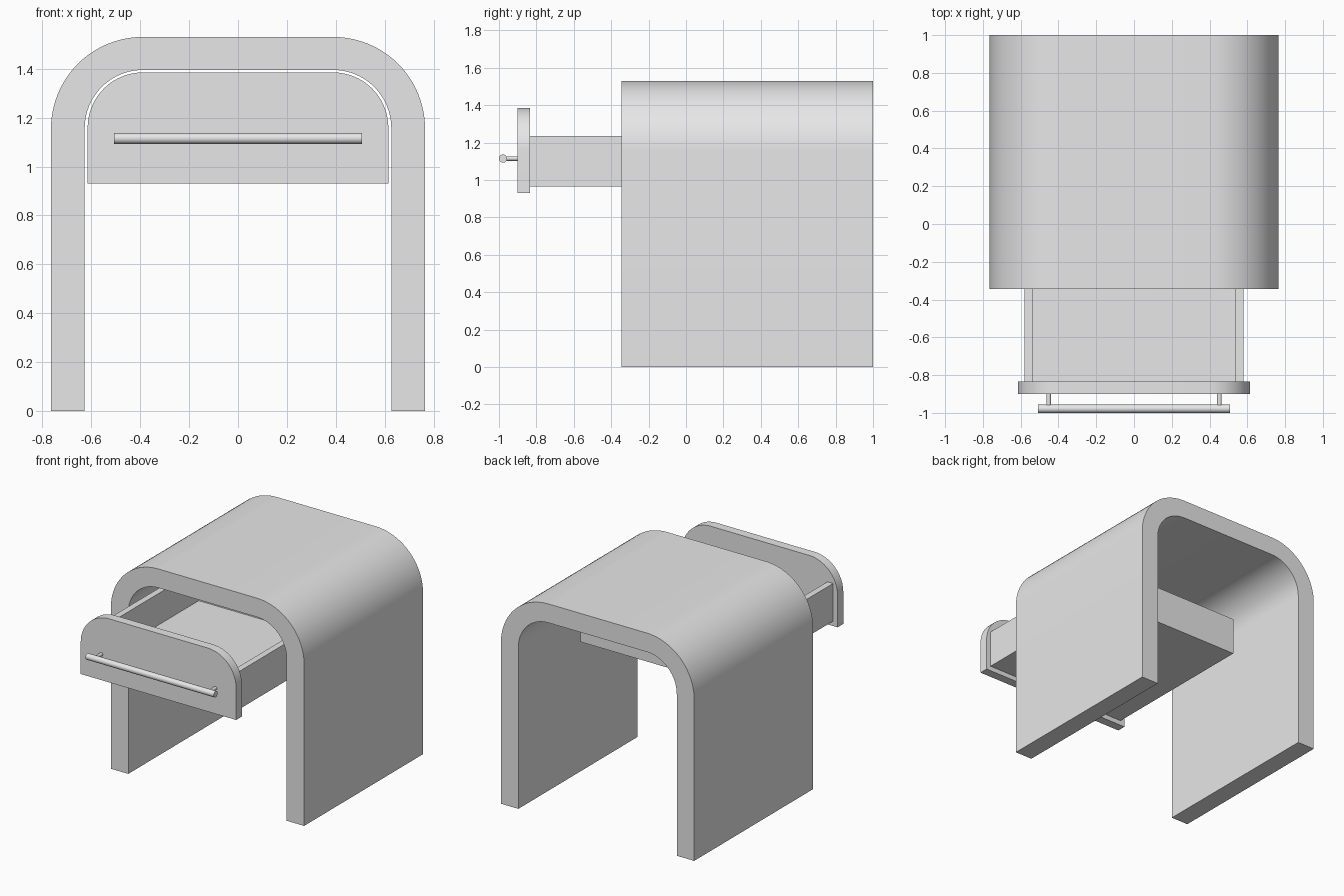
import bpy, bmesh
from math import cos, sin, pi, radians
from mathutils import Matrix

cube = bpy.data.objects.get("Cube")
if cube:
    bpy.data.objects.remove(cube, do_unlink=True)

grey = bpy.data.materials.new("light_grey")
grey.use_nodes = True
grey.diffuse_color = (0.8, 0.8, 0.8, 1)
grey.node_tree.nodes["Principled BSDF"].inputs["Base Color"].default_value = (0.8, 0.8, 0.8, 1)


def finish(name, bm):
    bmesh.ops.recalc_face_normals(bm, faces=bm.faces)
    mesh = bpy.data.meshes.new(name)
    bm.to_mesh(mesh)
    bm.free()
    mesh.materials.append(grey)
    obj = bpy.data.objects.new(name, mesh)
    bpy.context.collection.objects.link(obj)
    bpy.ops.object.select_all(action='DESELECT')
    obj.select_set(True)
    bpy.context.view_layer.objects.active = obj
    bpy.ops.object.shade_smooth_by_angle(angle=radians(30))
    return obj


def arch(half, bottom, top, radius, steps=20):
    """Outline with rounded upper corners, from lower left to lower right."""
    right = []
    for i in range(steps + 1):
        a = pi / 2 * (1 - i / steps)
        right.append((half - radius + radius * cos(a), top - radius + radius * sin(a)))
    right.append((half, bottom))
    return [(-x, z) for x, z in reversed(right)] + right


def extrude(name, outline, y0, y1):
    bm = bmesh.new()
    face = bm.faces.new([bm.verts.new((x, y0, z)) for x, z in outline])
    new = bmesh.ops.extrude_face_region(bm, geom=[face])["geom"]
    verts = [v for v in new if isinstance(v, bmesh.types.BMVert)]
    bmesh.ops.translate(bm, verts=verts, vec=(0, y1 - y0, 0))
    return finish(name, bm)


def rod(name, centre, radius, length, axis):
    bm = bmesh.new()
    turn = Matrix.Rotation(pi / 2, 4, 'Y' if axis == 'X' else 'X')
    bmesh.ops.create_cone(bm, cap_ends=True, segments=32, radius1=radius, radius2=radius,
                          depth=length, matrix=Matrix.Translation(centre) @ turn)
    return finish(name, bm)


# Bent shell: outer arch joined to the reversed inner arch
shell = arch(0.765, 0, 1.53, 0.375) + arch(0.627, 0, 1.395, 0.238)[::-1]
extrude("shell", shell, -0.345, 1)

# Drawer front
extrude("drawer_front", arch(0.615, 0.93, 1.385, 0.226), -0.9, -0.835)

# Drawer tray: U-shaped section closed by a back wall
low, high, floor, half, inner = 0.965, 1.235, 1.01, 0.58, 0.535
tray = [(-half, high), (-half, low), (half, low), (half, high),
        (inner, high), (inner, floor), (-inner, floor), (-inner, high)]
extrude("drawer_tray", tray, -0.835, 0.365)
back = [(-inner, floor), (inner, floor), (inner, high), (-inner, high)]
extrude("drawer_back", back, 0.32, 0.365)

# Handle bar on two posts
rod("handle_bar", (0, -0.978, 1.115), 0.022, 1.015, 'X')
for side, sign in (("left", 1), ("right", -1)):
    rod("handle_post_" + side, (sign * 0.452, -0.935, 1.115), 0.012, 0.075, 'Y')
